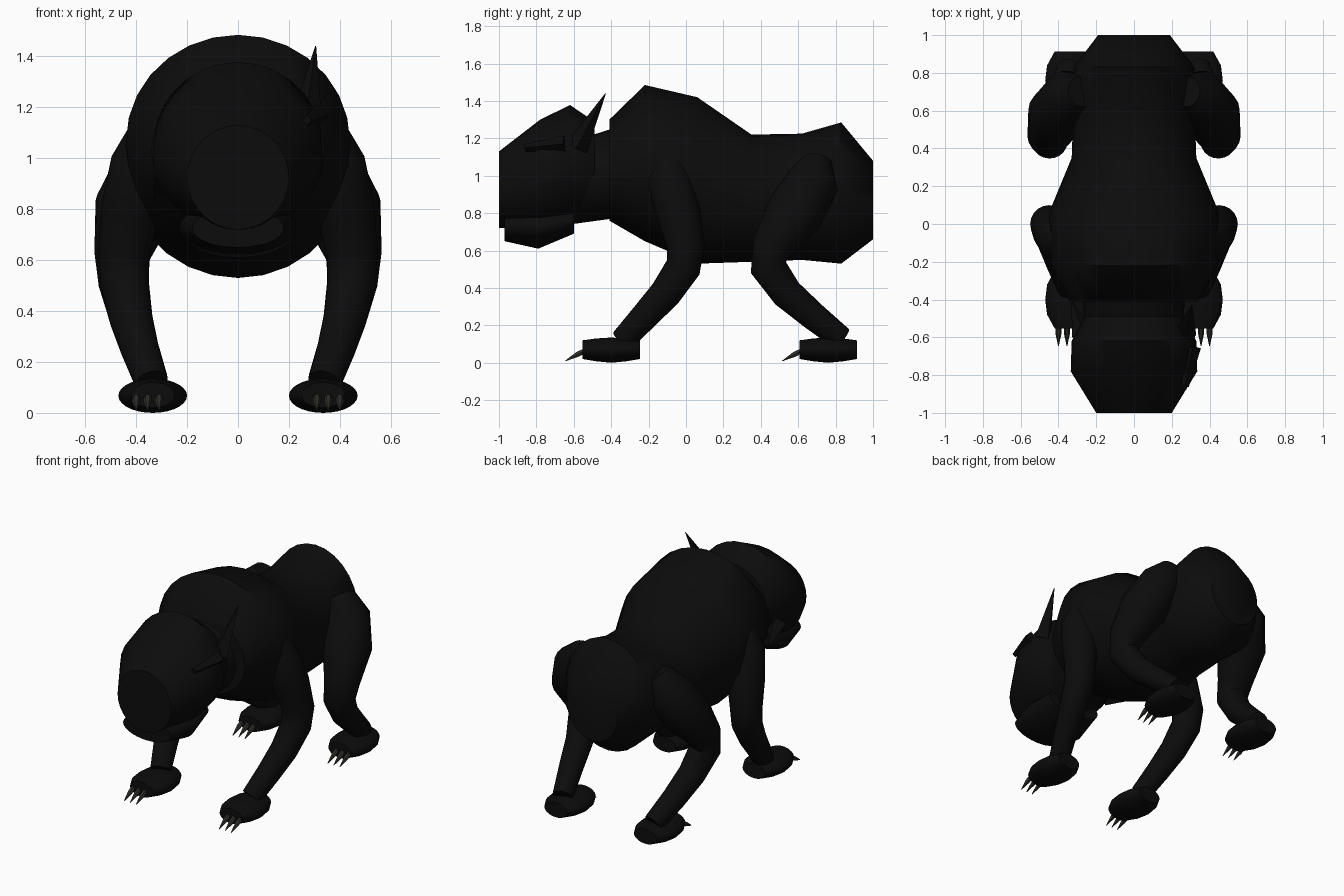
import bpy, bmesh, math
from mathutils import Vector

cube = bpy.data.objects.get("Cube")
if cube:
    bpy.data.objects.remove(cube, do_unlink=True)


def material(name, color):
    m = bpy.data.materials.new(name)
    m.use_nodes = True
    m.diffuse_color = color
    m.node_tree.nodes["Principled BSDF"].inputs["Base Color"].default_value = color
    return m


FUR = material("black fur", (0.0035, 0.0035, 0.0035, 1))
CLAW = material("dark claw", (0.03, 0.03, 0.022, 1))
Y = Vector((0, 1, 0))


def loft(name, rings, mat, sides=28, angle=50):
    """Skin rings of (centre, side axis, up axis) and cap both ends."""
    bm = bmesh.new()
    loops = []
    for c, u, v in rings:
        turns = [2 * math.pi * i / sides for i in range(sides)]
        loops.append([bm.verts.new(c + u * math.cos(t) + v * math.sin(t)) for t in turns])
    for a, b in zip(loops, loops[1:]):
        for i in range(sides):
            j = (i + 1) % sides
            bm.faces.new((a[i], a[j], b[j], b[i]))
    bm.faces.new(loops[0])
    bm.faces.new(loops[-1])
    bmesh.ops.recalc_face_normals(bm, faces=bm.faces)
    mesh = bpy.data.meshes.new(name)
    bm.to_mesh(mesh)
    bm.free()
    mesh.materials.append(mat)
    ob = bpy.data.objects.new(name, mesh)
    bpy.context.collection.objects.link(ob)
    bpy.ops.object.select_all(action='DESELECT')
    bpy.context.view_layer.objects.active = ob
    ob.select_set(True)
    bpy.ops.object.shade_smooth_by_angle(angle=math.radians(angle))
    return ob


def barrel(name, sections, x=0, mat=FUR):
    """Loft upright ellipses given as (y, bottom, top, half width)."""
    return loft(name, [(Vector((x, y, (lo + hi) / 2)), Vector((w, 0, 0)),
                        Vector((0, 0, (hi - lo) / 2))) for y, lo, hi, w in sections], mat)


def tube(name, points, mat=FUR, sides=20, angle=50):
    """Loft round rings across a path of (x, y, z, radius)."""
    pos = [Vector(p[:3]) for p in points]
    rings = []
    for i, p in enumerate(pos):
        d = (pos[min(i + 1, len(pos) - 1)] - pos[max(i - 1, 0)]).normalized()
        u = Vector((1, 0, 0))
        u = (u - d * u.dot(d)).normalized()
        r = points[i][3]
        rings.append((p, u * r, d.cross(u) * r))
    return loft(name, rings, mat, sides, angle)


# Torso, neck, head and lower jaw
barrel("torso", [(-0.41, 0.76, 1.30, 0.34), (-0.22, 0.65, 1.485, 0.44),
                 (0.06, 0.53, 1.42, 0.45), (0.35, 0.54, 1.22, 0.33),
                 (0.62, 0.55, 1.225, 0.32), (0.83, 0.53, 1.285, 0.32),
                 (1.0, 0.66, 1.08, 0.19)])
barrel("neck", [(-0.62, 0.74, 1.18, 0.25), (-0.40, 0.77, 1.25, 0.27)])
barrel("head", [(-1.0, 0.72, 1.13, 0.2), (-0.78, 0.715, 1.30, 0.335),
                (-0.62, 0.74, 1.378, 0.33), (-0.49, 0.79, 1.29, 0.26)])
barrel("lower_jaw", [(-0.97, 0.65, 0.80, 0.18), (-0.79, 0.61, 0.84, 0.23),
                     (-0.60, 0.69, 0.84, 0.20)])

# Ears: one raised, one folded low on the other side
tube("left_ear", [(0.27, -0.585, 1.15, 0.06), (0.305, -0.43, 1.44, 0.002)], sides=4, angle=20)
tube("right_ear", [(-0.27, -0.585, 0.92, 0.06), (-0.33, -0.41, 0.84, 0.002)], sides=4, angle=20)

# Small brow ridge beside the raised ear
tube("brow", [(0.27, -0.86, 1.15, 0.02), (0.31, -0.65, 1.17, 0.045)], sides=4, angle=20)

# Legs, paws and claws on both sides
FRONT_LEG = [(0.34, -0.10, 1.12, 0.08), (0.38, -0.09, 0.98, 0.12), (0.42, -0.04, 0.80, 0.118),
             (0.45, 0.0, 0.62, 0.10), (0.445, -0.015, 0.51, 0.095), (0.42, -0.11, 0.37, 0.085),
             (0.385, -0.22, 0.25, 0.075), (0.34, -0.34, 0.12, 0.065)]
REAR_LEG = [(0.28, 0.70, 1.08, 0.08), (0.34, 0.68, 0.97, 0.14), (0.41, 0.58, 0.80, 0.155),
            (0.455, 0.46, 0.62, 0.11), (0.45, 0.44, 0.51, 0.098), (0.42, 0.54, 0.37, 0.085),
            (0.385, 0.68, 0.25, 0.075), (0.34, 0.83, 0.13, 0.065)]
for side, s in (("left", 1), ("right", -1)):
    for end, path, y in (("front", FRONT_LEG, -0.40), ("rear", REAR_LEG, 0.76)):
        name = f"{side}_{end}"
        tube(name + "_leg", [(s * px, py, pz, r) for px, py, pz, r in path])
        barrel(name + "_paw", [(y - 0.153, 0.02, 0.12, 0.085), (y - 0.08, 0.008, 0.13, 0.125),
                               (y, 0.0, 0.135, 0.135), (y + 0.08, 0.008, 0.13, 0.125),
                               (y + 0.153, 0.02, 0.12, 0.085)], x=s * 0.335)
        for i in range(3):
            cx = s * (0.31 + 0.045 * i)
            tube(f"{name}_claw_{i + 1}", [(cx, y - 0.13, 0.07, 0.014), (cx, y - 0.18, 0.045, 0.016),
                                          (cx, y - 0.245, 0.01, 0.002)], CLAW, sides=6)
